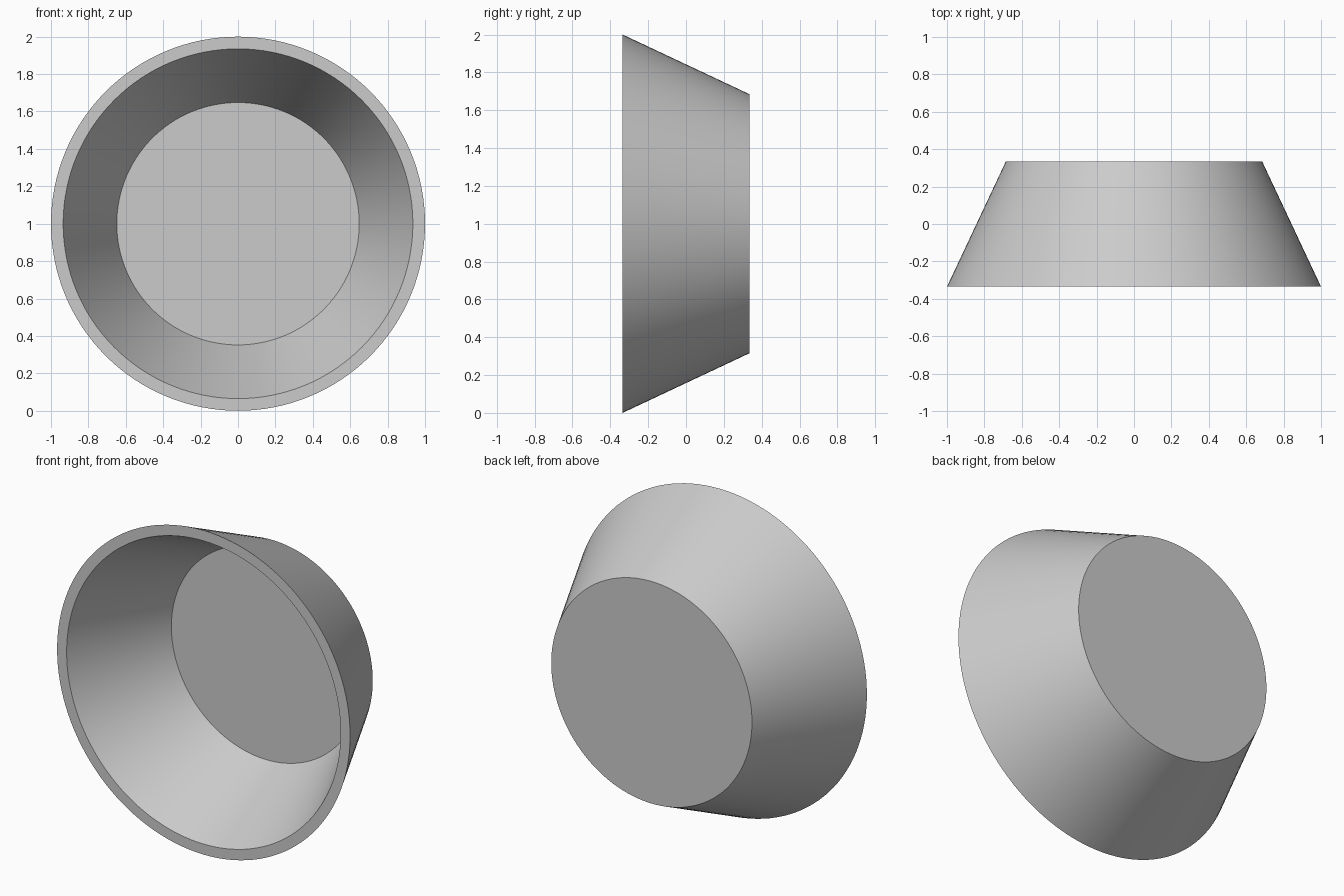
import bpy, bmesh
from math import sin, cos, tau, radians

if "Cube" in bpy.data.objects:
    bpy.data.objects.remove(bpy.data.objects["Cube"])

SEGMENTS = 128
CENTRE_Z = 1.0

# Wall profile as (radius, y): outer base, outer rim, inner rim, inner floor
PROFILE = [(0.685, 0.335), (1.0, -0.335), (0.935, -0.335), (0.648, 0.276)]

bm = bmesh.new()


def ring(radius, y):
    return [bm.verts.new((radius * cos(tau * i / SEGMENTS), y,
                          CENTRE_Z + radius * sin(tau * i / SEGMENTS)))
            for i in range(SEGMENTS)]


rings = [ring(r, y) for r, y in PROFILE]

# Outer wall, rim and inner wall
for a, b in zip(rings, rings[1:]):
    for i in range(SEGMENTS):
        j = (i + 1) % SEGMENTS
        bm.faces.new((a[i], a[j], b[j], b[i]))

# Flat back and flat inner floor
bm.faces.new(rings[0])
bm.faces.new(rings[-1])
bmesh.ops.recalc_face_normals(bm, faces=bm.faces)

mesh = bpy.data.meshes.new("tapered_dish")
bm.to_mesh(mesh)
bm.free()
dish = bpy.data.objects.new("tapered_dish", mesh)
bpy.context.collection.objects.link(dish)

# Smooth walls with crisp rim and floor edges
bpy.context.view_layer.objects.active = dish
dish.select_set(True)
bpy.ops.object.shade_smooth_by_angle(angle=radians(30))
